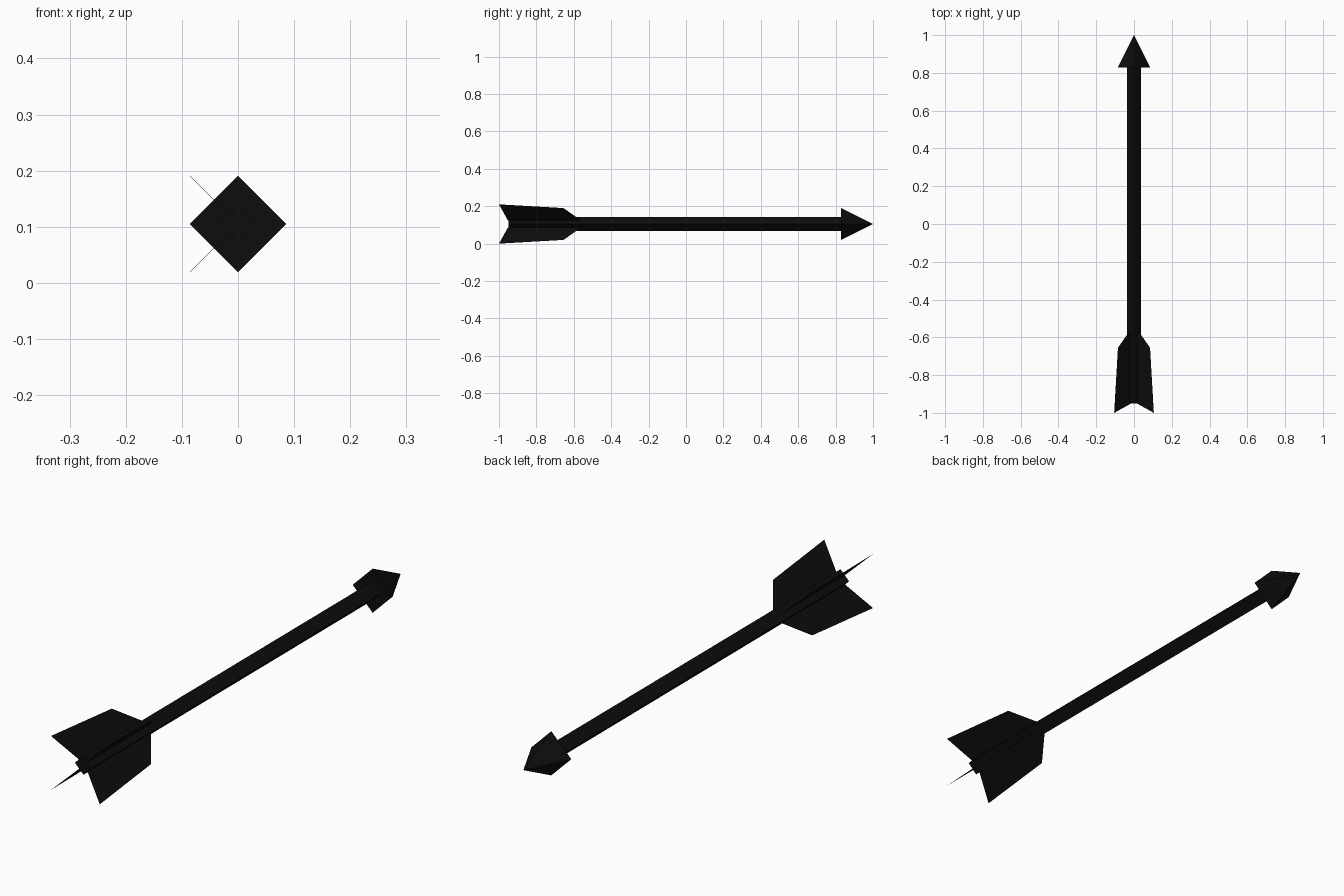
import bpy, bmesh, math

if "Cube" in bpy.data.objects:
    bpy.data.objects.remove(bpy.data.objects["Cube"])

CZ = 0.105  # height of the arrow's axis

black = bpy.data.materials.new("black")
black.diffuse_color = (0.004, 0.004, 0.004, 1)
black.use_nodes = True
black.node_tree.nodes["Principled BSDF"].inputs["Base Color"].default_value = black.diffuse_color


def add_object(name, bm):
    mesh = bpy.data.meshes.new(name)
    bm.to_mesh(mesh)
    bm.free()
    mesh.materials.append(black)
    obj = bpy.data.objects.new(name, mesh)
    bpy.context.collection.objects.link(obj)
    return obj


def diamond_loft(name, y0, r0, y1, r1):
    """Four-sided bar or pyramid along y, corners up/down/left/right."""
    bm = bmesh.new()
    bmesh.ops.create_cone(bm, cap_ends=True, segments=4,
                          radius1=r0, radius2=r1, depth=y1 - y0)
    obj = add_object(name, bm)
    obj.rotation_euler = (-math.pi / 2, 0, 0)  # cone axis z -> +y
    obj.location = (0, (y0 + y1) / 2, CZ)
    return obj


# Shaft and pointed head
diamond_loft("shaft", -0.95, 0.037, 0.845, 0.037)
diamond_loft("arrow_head", 0.828, 0.086, 1.0, 0.0)

# Four paper-thin diagonal fletchings: (y, sideways and vertical offset)
fin = [(-0.952, 0.0185), (-1.0, 0.105), (-0.655, 0.085), (-0.56, 0.0185)]
for label, sx, sz in (("upper_right", 1, 1), ("upper_left", -1, 1),
                      ("lower_left", -1, -1), ("lower_right", 1, -1)):
    bm = bmesh.new()
    bm.faces.new([bm.verts.new((sx * r, y, CZ + sz * r)) for y, r in fin])
    add_object("fletching_" + label, bm)
